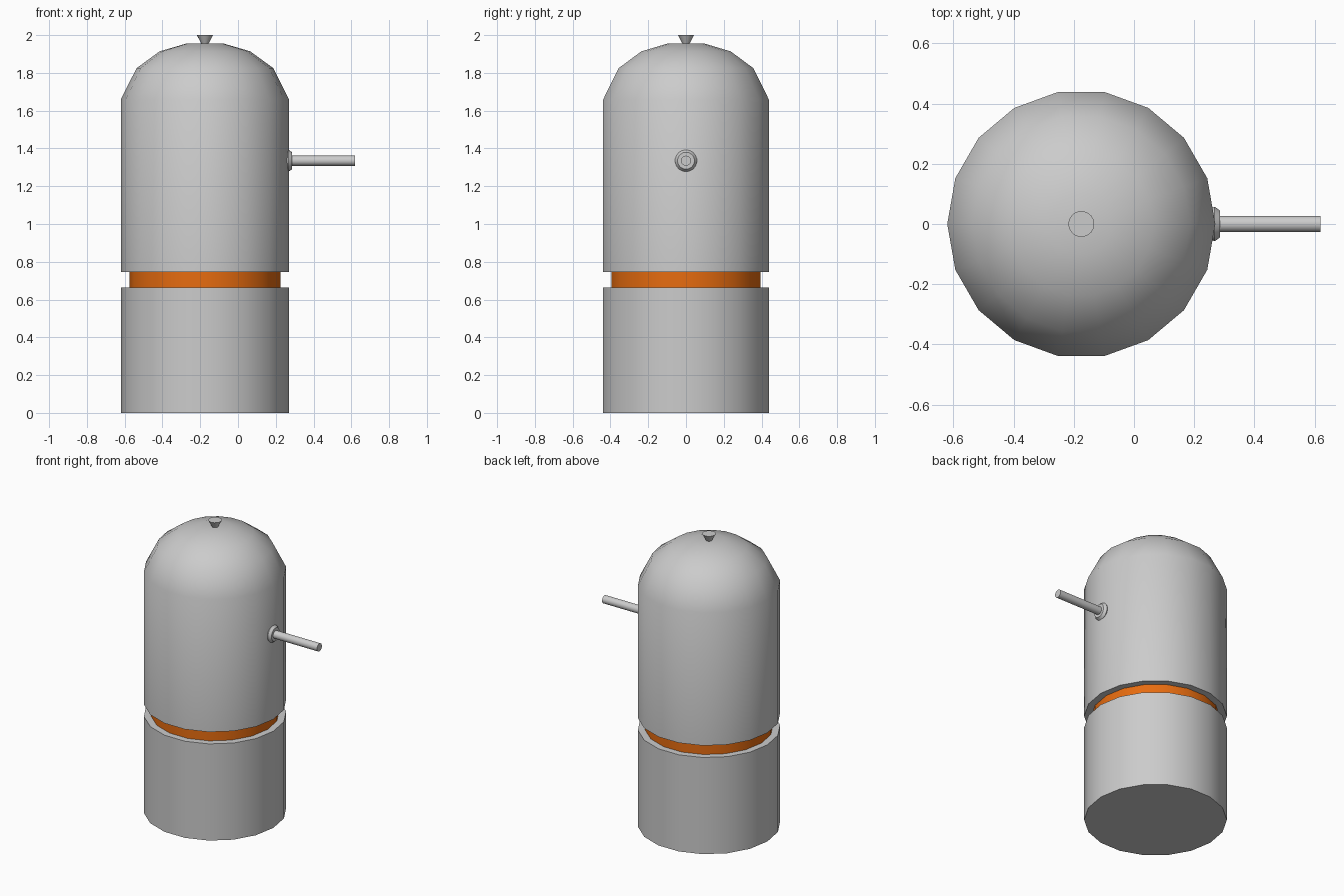
import bpy, bmesh, math
from mathutils import Matrix

if "Cube" in bpy.data.objects:
    bpy.data.objects.remove(bpy.data.objects["Cube"])

CX = -0.175   # axis of the body
SIDES = 18


def lathe(name, profile, sides, matrix, cap_start=False, cap_end=False, color=None):
    """Revolve (radius, height) points about local z, first vertex on local x."""
    bm = bmesh.new()
    rings = []
    for r, h in profile:
        rings.append([bm.verts.new((r * math.cos(2 * math.pi * i / sides),
                                    r * math.sin(2 * math.pi * i / sides), h))
                      for i in range(sides)])
    for a, b in zip(rings, rings[1:]):
        for i in range(sides):
            j = (i + 1) % sides
            bm.faces.new((a[i], a[j], b[j], b[i]))
    if cap_start:
        bm.faces.new(rings[0][::-1])
    if cap_end:
        bm.faces.new(rings[-1])
    bm.transform(matrix)
    mesh = bpy.data.meshes.new(name)
    bm.to_mesh(mesh)
    bm.free()
    obj = bpy.data.objects.new(name, mesh)
    bpy.context.collection.objects.link(obj)
    if color:
        mat = bpy.data.materials.new(name + "_color")
        mat.diffuse_color = color
        mat.use_nodes = True
        mat.node_tree.nodes["Principled BSDF"].inputs["Base Color"].default_value = mat.diffuse_color
        mesh.materials.append(mat)
    bpy.ops.object.select_all(action='DESELECT')
    bpy.context.view_layer.objects.active = obj
    obj.select_set(True)
    bpy.ops.object.shade_smooth_by_angle(angle=math.radians(32))
    return obj


upright = Matrix.Translation((CX, 0, 0))
sideways = Matrix.Translation((0, 0, 1.335)) @ Matrix.Rotation(math.pi / 2, 4, 'Y')

# Lower canister with a ledge around the neck
lathe("lower_body", [(0.445, 0), (0.445, 0.665), (0.40, 0.665)], SIDES, upright, cap_start=True)

# Recessed orange band
lathe("orange_band", [(0.40, 0.665), (0.40, 0.747)], SIDES, upright, color=(0.8, 0.15, 0.005, 1))

# Upper canister with a domed top
lathe("upper_body", [(0.40, 0.747), (0.445, 0.747), (0.445, 1.66), (0.362, 1.825),
                     (0.24, 1.914), (0.10, 1.955)], SIDES, upright, cap_end=True)

# Flared knob on the dome
lathe("top_knob", [(0.018, 1.953), (0.043, 2.0)], 18, upright, cap_start=True, cap_end=True)

# Collar and side rod
lathe("rod_collar", [(0.05, 0.25), (0.058, 0.268), (0.045, 0.286)], 18, sideways, cap_end=True)
lathe("side_rod", [(0.027, 0.28), (0.027, 0.62)], 18, sideways, cap_end=True)
